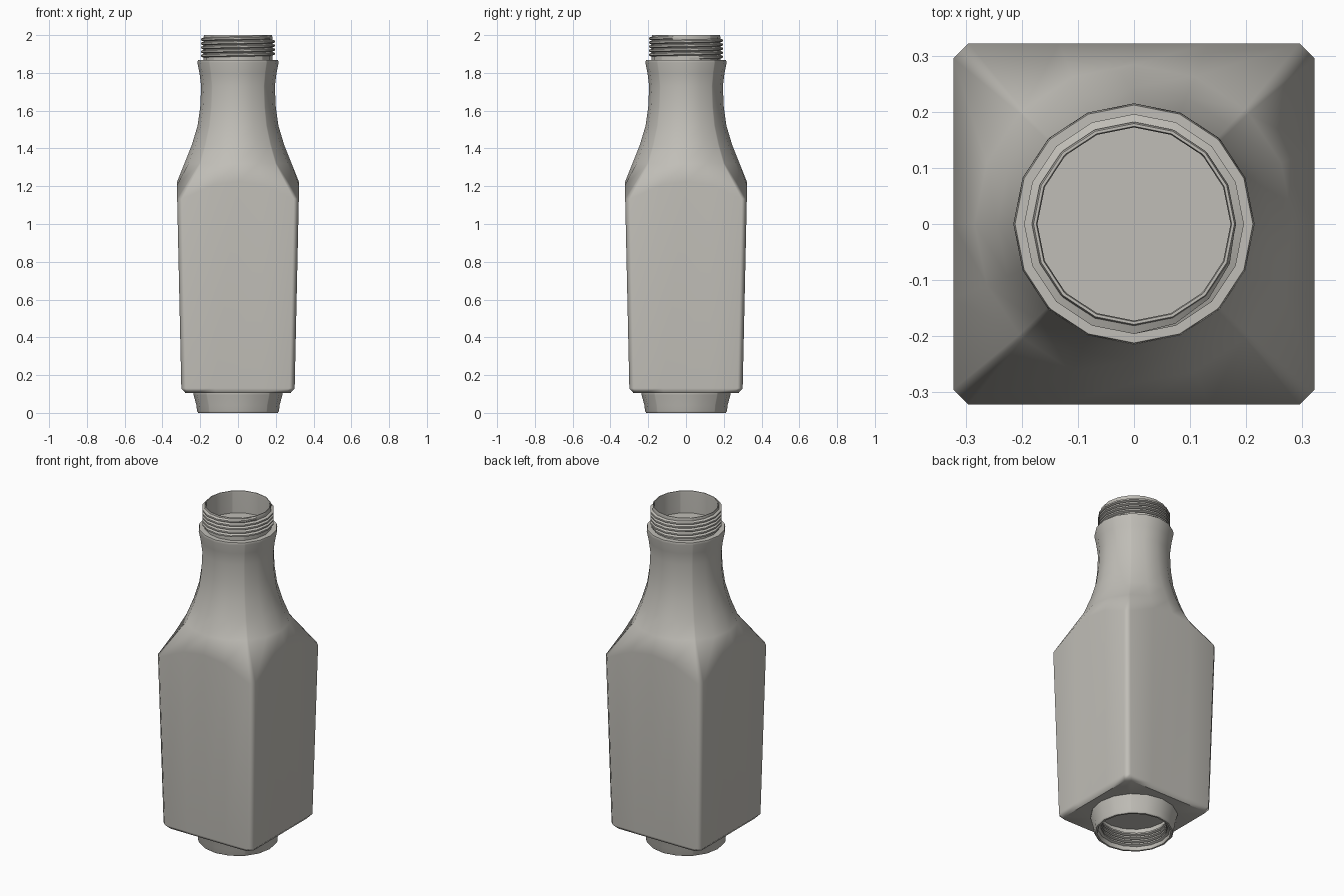
import bpy, bmesh
from math import sin, cos, tan, pi, radians

if "Cube" in bpy.data.objects:
    bpy.data.objects.remove(bpy.data.objects["Cube"], do_unlink=True)

grey = bpy.data.materials.new("warm grey")
grey.use_nodes = True
grey.diffuse_color = (0.53, 0.515, 0.475, 1)
grey.node_tree.nodes["Principled BSDF"].inputs["Base Color"].default_value = grey.diffuse_color


def finish(name, bm, angle):
    bmesh.ops.recalc_face_normals(bm, faces=bm.faces)
    mesh = bpy.data.meshes.new(name)
    bm.to_mesh(mesh)
    bm.free()
    mesh.materials.append(grey)
    ob = bpy.data.objects.new(name, mesh)
    bpy.context.collection.objects.link(ob)
    bpy.ops.object.select_all(action='DESELECT')
    ob.select_set(True)
    bpy.context.view_layer.objects.active = ob
    bpy.ops.object.shade_smooth_by_angle(angle=radians(angle))
    return ob


def round_ring(r, z):
    """Sixteen-sided ring, with each diagonal corner split in two."""
    pts = []
    for q in range(4):
        for a in (-22.5, 0, 22.5, 44, 46):
            t = radians(a + 90 * q)
            pts.append((r * cos(t), r * sin(t), z))
    return pts


def square_ring(h, z, chamfer=0.027, drop=0):
    """Chamfered square ring whose corners can hang lower than its sides."""
    pts = []
    k = tan(pi / 8)
    for q in range(4):
        c, s = cos(q * pi / 2), sin(q * pi / 2)
        for x, y in ((h, -h * k), (h, 0), (h, h * k),
                     (h, h - chamfer), (h - chamfer, h)):
            low = z - drop * (min(abs(x), abs(y)) / h) ** 2
            pts.append((x * c - y * s, x * s + y * c, low))
    return pts


# Bottle body: socket, foot, square body, round neck and open mouth
rings = [round_ring(r, z) for r, z in (
    (0.195, 0.13), (0.195, 0.012), (0.2, 0), (0.21, 0), (0.217, 0.008),
    (0.22, 0.04), (0.235, 0.095), (0.235, 0.105))]
rings += [square_ring(0.278, 0.105), square_ring(0.3, 0.13),
          square_ring(0.322, 1.225, drop=0.11)]
rings += [round_ring(r, z) for r, z in (
    (0.284, 1.32), (0.244, 1.42), (0.214, 1.52), (0.2, 1.62), (0.195, 1.73),
    (0.204, 1.8), (0.215, 1.855), (0.212, 1.868), (0.182, 1.868),
    (0.182, 1.99), (0.179, 2), (0.174, 2), (0.172, 1.99), (0.172, 1.87))]

bm = bmesh.new()
loops = [[bm.verts.new(p) for p in ring] for ring in rings]
for lo, hi in zip(loops, loops[1:]):
    n = len(lo)
    for i in range(n):
        j = (i + 1) % n
        bm.faces.new((lo[i], lo[j], hi[j], hi[i]))
bm.faces.new(loops[0])
bm.faces.new(loops[-1])
body = finish("bottle_body", bm, 48)
weighted = body.modifiers.new("soft edges", 'WEIGHTED_NORMAL')
weighted.keep_sharp = True


def screw_thread(name, root, crest, z0, pitch, turns):
    """Helical ridge from root to crest radius, fading out at both ends."""
    bm = bmesh.new()
    steps = 16 * turns
    previous = None
    for i in range(steps + 1):
        t = 2 * pi * i / 16
        fade = min(1, i / 4, (steps - i) / 4)
        tip = root + (crest - root) * fade
        z = z0 + pitch * i / 16
        section = [bm.verts.new((r * cos(t), r * sin(t), z + dz * pitch))
                   for r, dz in ((root, -0.48), (tip, -0.2), (tip, 0.2), (root, 0.48))]
        if previous:
            for k in range(4):
                m = (k + 1) % 4
                bm.faces.new((previous[k], previous[m], section[m], section[k]))
        else:
            bm.faces.new(section)
        previous = section
    bm.faces.new(previous)
    return finish(name, bm, 30)


# Outer thread on the mouth and matching inner thread in the foot
screw_thread("mouth_thread", 0.181, 0.196, 1.88, 0.0215, 5)
screw_thread("foot_thread", 0.196, 0.181, 0.018, 0.0215, 4)
